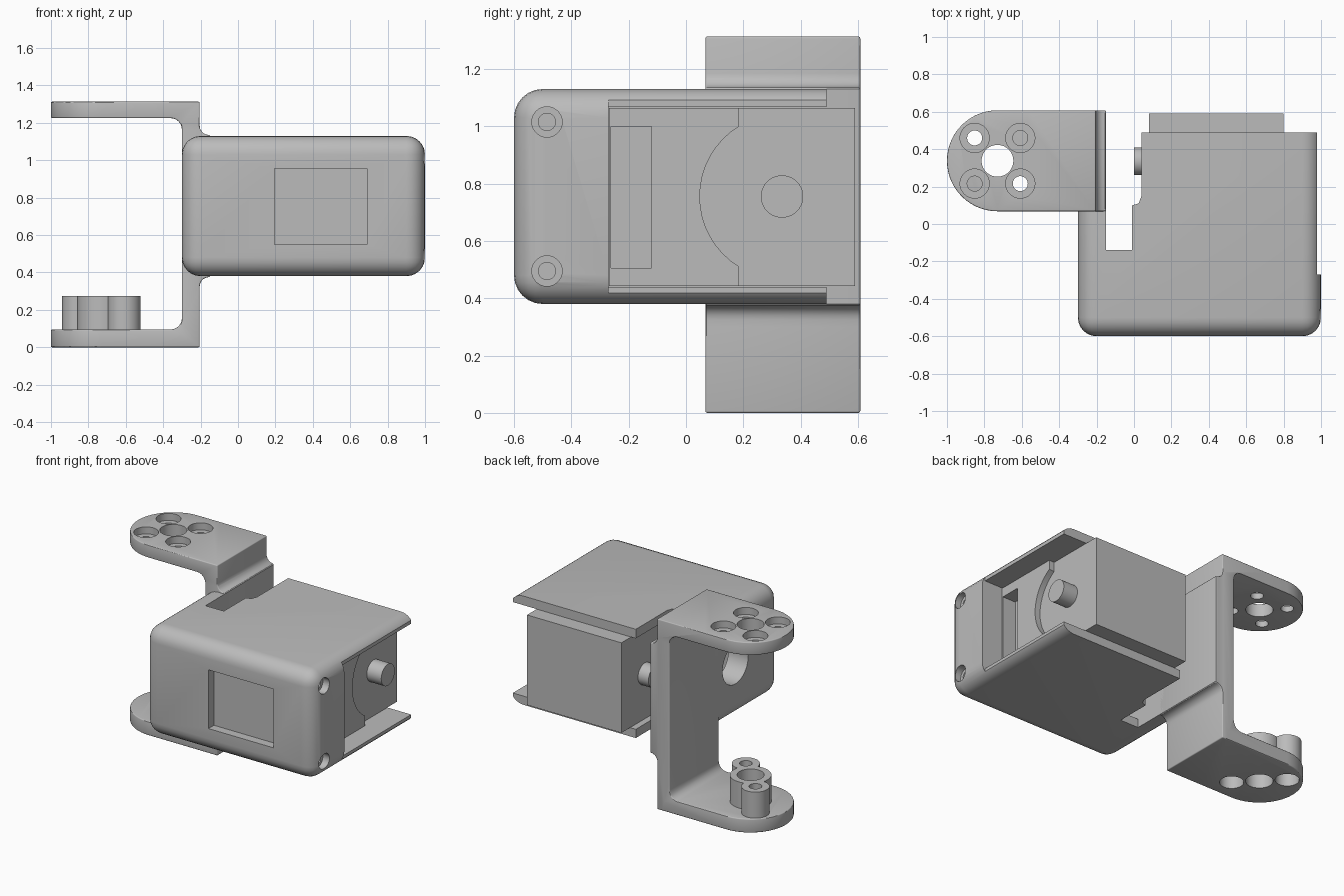
import bpy, bmesh
from math import pi, sin, cos, radians

if "Cube" in bpy.data.objects:
    bpy.data.objects.remove(bpy.data.objects["Cube"], do_unlink=True)

grey = bpy.data.materials.new("plain_grey")
grey.use_nodes = True
GREY = (0.5, 0.5, 0.5, 1)
grey.diffuse_color = GREY
grey.node_tree.nodes["Principled BSDF"].inputs["Base Color"].default_value = GREY


def prism(name, pts, axis, lo, hi, bevel=0, segments=5):
    """Extrude a flat outline along an axis, optionally rounding every edge."""
    place = {"x": lambda a, b, t: (t, a, b),
             "y": lambda a, b, t: (a, t, b),
             "z": lambda a, b, t: (a, b, t)}[axis]
    bm = bmesh.new()
    low = [bm.verts.new(place(a, b, lo)) for a, b in pts]
    high = [bm.verts.new(place(a, b, hi)) for a, b in pts]
    bm.faces.new(low)
    bm.faces.new(high)
    n = len(pts)
    for i in range(n):
        j = (i + 1) % n
        bm.faces.new((low[i], low[j], high[j], high[i]))
    bmesh.ops.recalc_face_normals(bm, faces=bm.faces[:])
    if bevel:
        bmesh.ops.bevel(bm, geom=bm.edges[:], offset=bevel, segments=segments,
                        profile=0.5, affect="EDGES", clamp_overlap=True)
    mesh = bpy.data.meshes.new(name)
    bm.to_mesh(mesh)
    bm.free()
    mesh.materials.append(grey)
    ob = bpy.data.objects.new(name, mesh)
    bpy.context.collection.objects.link(ob)
    return ob


def arc(cx, cy, r, start, end, n):
    angles = [radians(start + (end - start) * i / n) for i in range(n + 1)]
    return [(cx + r * cos(a), cy + r * sin(a)) for a in angles]


def rect(a0, a1, b0, b1):
    return [(a0, b0), (a1, b0), (a1, b1), (a0, b1)]


def rod(name, a, b, r, axis, lo, hi):
    return prism(name, arc(a, b, r, 0, 360, 40)[:-1], axis, lo, hi)


def apply(ob, kind, **settings):
    mod = ob.modifiers.new(kind, kind)
    for key, value in settings.items():
        setattr(mod, key, value)
    bpy.context.view_layer.objects.active = ob
    bpy.ops.object.modifier_apply(modifier=mod.name)


def combine(ob, other, operation="DIFFERENCE"):
    apply(ob, "BOOLEAN", object=other, operation=operation, solver="EXACT")
    bpy.data.objects.remove(other, do_unlink=True)


def smooth(ob):
    bpy.ops.object.select_all(action="DESELECT")
    ob.select_set(True)
    bpy.context.view_layer.objects.active = ob
    bpy.ops.object.shade_smooth_by_angle(angle=radians(30))


MID = 0.755          # mid height of the housing and shaft
SHAFT_Y = 0.335
BOT, TOP = 0.38, 1.13

# Housing: rounded box, hollowed from the back and the +x side
housing = prism("housing", rect(-0.3, 1.0, -0.6, 0.8), "z", BOT, TOP, 0.1, 6)
for cut in (
    prism("back_trim", rect(-1, 2, 0.49, 2), "z", 0, 2),
    prism("cavity", rect(-0.27, 2, 0.44, 1.067), "x", -0.15, 2),
    prism("side_trim", rect(0.978, 2, -0.27, 2), "z", 0, 2),
    # clearance slot beside the bracket wall
    prism("slot", [(-0.15, -0.14), (-0.01, -0.14), (-0.01, 0.1), (0.025, 0.11),
                   (0.04, 0.15), (0.04, 1), (-0.15, 1)], "z", 0, 2),
    prism("wall_trim", rect(-1, -0.1, 0.12, 1), "z", 0, 2),
    prism("front_recess", rect(0.195, 0.69, 0.55, 0.955), "y", -0.8, -0.54),
    rod("cable_hole", -0.11, MID, 0.14, "x", -0.5, -0.1),
):
    combine(housing, cut)
# Counterbored screw holes on the +x face
for z in (MID - 0.26, MID + 0.26):
    combine(housing, rod("bore", -0.485, z, 0.053, "x", 0.95, 1.2))
    combine(housing, rod("pilot", -0.485, z, 0.03, "x", 0.75, 1.1))
smooth(housing)

# Bracket: U profile with fillets and a thicker middle wall
F = 0.06
profile = [(-1.0, 0), (-0.205, 0), (-0.205, 0.3)]
profile += arc(-0.155, 0.325, 0.05, 180, 90, 5)
profile += [(-0.15, BOT), (-0.15, TOP)]
profile += arc(-0.155, 1.185, 0.05, 270, 180, 5)
profile += [(-0.205, 1.313), (-1.0, 1.313), (-1.0, 1.225)]
profile += arc(-0.3 - F, 1.225 - F, F, 90, 0, 6)
profile += arc(-0.3 - F, 0.095 + F, F, 0, -90, 6)
profile += [(-1.0, 0.095)]
bracket = prism("bracket", profile, "y", 0.068, 0.608)

# Round the free ends of both arms
HX, HY = -0.73, 0.338
end_plan = arc(HX, HY, 0.27, 90, 270, 28) + [(0, 0.068), (0, 0.608)]
combine(bracket, prism("end_plan", end_plan, "z", -1, 2), "INTERSECT")
apply(bracket, "BEVEL", width=0.018, segments=3, limit_method="ANGLE",
      angle_limit=radians(50))

# Three-lobed boss on the lower arm
D = 0.122
lobes = [(HX - D, HY + D), (HX + D, HY - D)]
boss = rod("boss", HX, HY, 0.13, "z", 0.08, 0.275)
for x, y in lobes:
    combine(boss, rod("lobe", x, y, 0.088, "z", 0.08, 0.275), "UNION")
combine(bracket, boss, "UNION")

# Centre and screw holes, counterbored from the outside
combine(bracket, rod("centre_hole", HX, HY, 0.085, "z", -1, 2))
for sx in (-D, D):
    for sy in (-D, D):
        x, y = HX + sx, HY + sy
        combine(bracket, rod("upper_hole", x, y, 0.04, "z", 1, 2))
        combine(bracket, rod("upper_bore", x, y, 0.078, "z", 1.265, 2))
for x, y in lobes:
    combine(bracket, rod("lower_hole", x, y, 0.04, "z", -1, 0.6))
    combine(bracket, rod("lower_bore", x, y, 0.075, "z", -1, 0.2))
smooth(bracket)

# Servo body, with a stepped cover that clears the output shaft
servo = prism("servo_body", rect(-0.269, 0.59, 0.443, 1.064), "x", 0.08, 0.8)
cover = [(-0.269, 0.443), (0.185, 0.443)]
cover += arc(SHAFT_Y, MID, 0.287, 238.5, 121.5, 16)
cover += [(0.185, 1.064), (-0.269, 1.064)]
combine(servo, prism("cover", cover, "x", 0.7, 0.84), "UNION")
combine(servo, prism("pocket", rect(-0.262, -0.12, 0.505, 1.0), "x", 0.74, 1))
smooth(servo)

# Shaft stubs on both sides of the servo
for name, lo, hi in (("output_shaft", 0.79, 0.91), ("rear_shaft", 0.0, 0.09)):
    smooth(rod(name, SHAFT_Y, MID, 0.074, "x", lo, hi))
